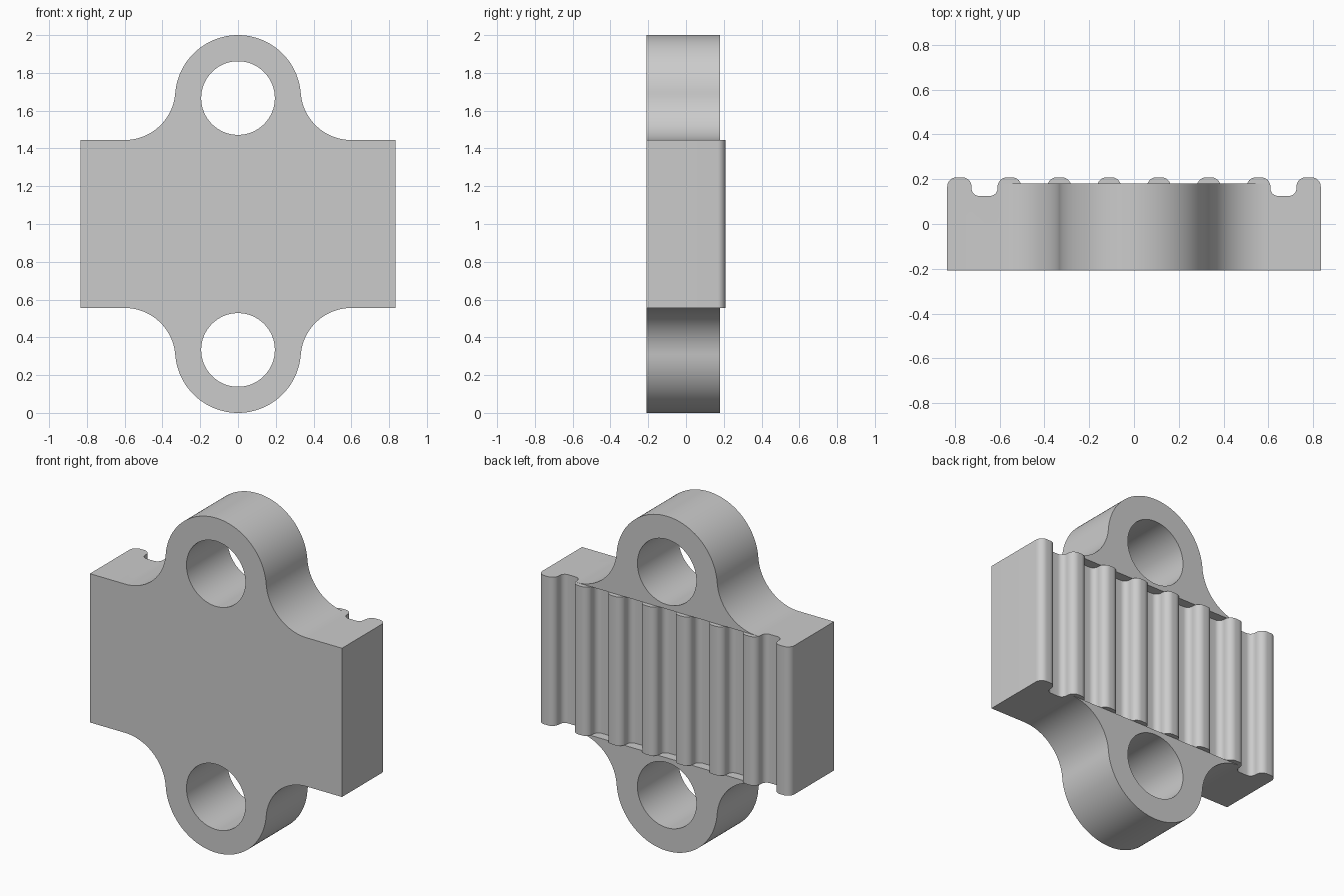
import bpy, bmesh
from math import sin, cos, pi, atan2, hypot, radians
from mathutils import Vector

cube = bpy.data.objects.get("Cube")
if cube:
    bpy.data.objects.remove(cube, do_unlink=True)

# Main dimensions
MM = 1 / 9
HALF_W, FRONT, BACK = 7.5 * MM, -1.875 * MM, 1.875 * MM
LUG_BACK = FRONT + 3.5 * MM
GROOVE_FLOOR = BACK - 0.75 * MM
BOTTOM, TOP = 5 * MM, 13 * MM
PITCH, GROOVE_HALF = 2 * MM, 0.058
LUG_R, HOLE_R, EYE_Z = 3 * MM, 0.195, 6 * MM

grey = bpy.data.materials.new("plain_grey")
grey.use_nodes = True
COLOUR = (0.6, 0.6, 0.6, 1)
grey.diffuse_color = COLOUR
grey.node_tree.nodes["Principled BSDF"].inputs["Base Color"].default_value = COLOUR


def prism(name, outline, place, start, end):
    """Extrude a 2D outline; place(u, v, w) turns it into 3D."""
    bm = bmesh.new()
    rings = [[bm.verts.new(place(u, v, w)) for u, v in outline] for w in (start, end)]
    n = len(outline)
    bm.faces.new(rings[0])
    bm.faces.new(rings[1])
    for i in range(n):
        j = (i + 1) % n
        bm.faces.new((rings[0][i], rings[0][j], rings[1][j], rings[1][i]))
    bmesh.ops.recalc_face_normals(bm, faces=bm.faces)
    mesh = bpy.data.meshes.new(name)
    bm.to_mesh(mesh)
    bm.free()
    mesh.materials.append(grey)
    obj = bpy.data.objects.new(name, mesh)
    bpy.context.collection.objects.link(obj)
    return obj


def rounded(corners, steps=8):
    """Round each (x, y, radius) corner of a closed outline."""
    points = []
    for i, (x, y, r) in enumerate(corners):
        p = Vector((x, y))
        if r == 0:
            points.append(p)
            continue
        a = (Vector(corners[i - 1][:2]) - p).normalized()
        b = (Vector(corners[(i + 1) % len(corners)][:2]) - p).normalized()
        for k in range(steps + 1):
            t = pi / 2 * k / steps
            points.append(p + r * (a + b) - r * (b * cos(t) + a * sin(t)))
    return points


def arc(cx, cy, r, a0, a1, steps):
    return [(cx + r * cos(a0 + (a1 - a0) * k / steps),
             cy + r * sin(a0 + (a1 - a0) * k / steps)) for k in range(steps + 1)]


def combine(target, tool, operation):
    mod = target.modifiers.new(tool.name, 'BOOLEAN')
    mod.operation, mod.object, mod.solver = operation, tool, 'EXACT'
    bpy.context.view_layer.objects.active = target
    bpy.ops.object.modifier_apply(modifier=mod.name)
    bpy.data.objects.remove(tool, do_unlink=True)


# Block with a row of rounded belt teeth along its back
corners = [(-HALF_W, FRONT, 0), (HALF_W, FRONT, 0), (HALF_W, BACK, 0.042)]
for i in range(3, -4, -1):
    for side in (1, -1):
        x = i * PITCH + side * GROOVE_HALF
        top, floor = (x, BACK, 0.042), (x, GROOVE_FLOOR, 0.034)
        corners += [top, floor] if side == 1 else [floor, top]
corners.append((-HALF_W, BACK, 0.042))
clamp = prism("belt_clamp", rounded(corners), lambda u, v, w: (u, v, w), BOTTOM, TOP)

# Lug outline: round eye blended into the block by concave fillets
rise = EYE_Z - (TOP - 1)          # eye centre above the block edge
flare = 0.6
fillet = (flare**2 + rise**2 - LUG_R**2) / (2 * (LUG_R + rise))
tilt = atan2(fillet - rise, flare)
right_side = arc(flare, fillet, fillet, -pi / 2, tilt - pi, 24)
crown = arc(0, rise, LUG_R, tilt, pi - tilt, 56)
left_side = [(-x, y) for x, y in reversed(right_side)]
lug_outline = right_side + crown[1:-1] + left_side
hole_outline = arc(0, rise, HOLE_R, 0, 2 * pi, 64)[:-1]

# Upper and lower lugs, each drilled through
for name, edge, way in (("upper", TOP, 1), ("lower", BOTTOM, -1)):
    place = lambda u, v, w: (u, w, edge + way * v)
    lug = prism(name + "_lug", lug_outline, place, FRONT, LUG_BACK)
    hole = prism(name + "_hole", hole_outline, place, FRONT - 0.1, LUG_BACK + 0.1)
    combine(lug, hole, 'DIFFERENCE')
    combine(clamp, lug, 'UNION')

# Smooth curves, crisp edges
bpy.ops.object.select_all(action='DESELECT')
clamp.select_set(True)
bpy.context.view_layer.objects.active = clamp
bpy.ops.object.shade_smooth_by_angle(angle=radians(30))
